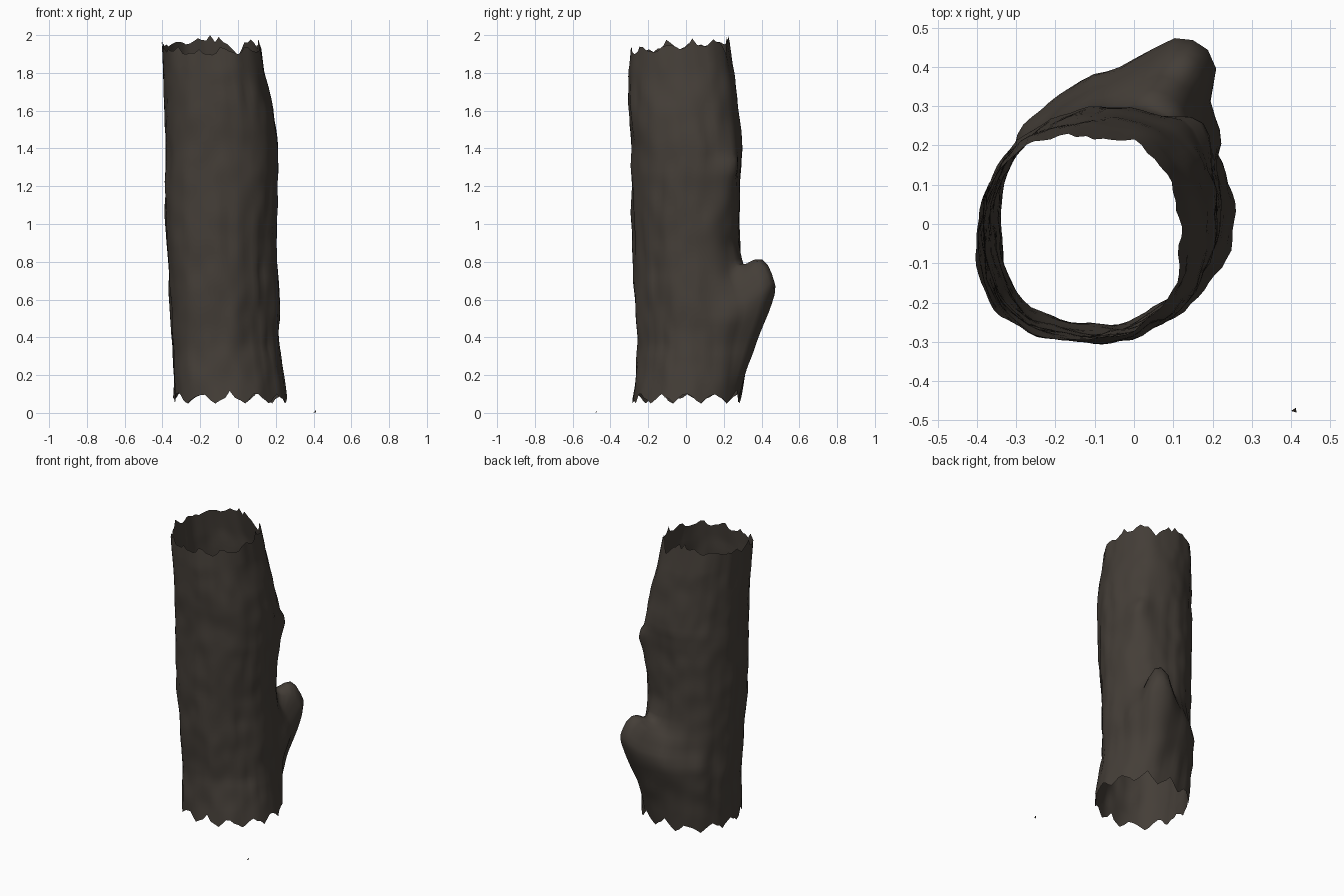
import bpy, bmesh, math, random
from mathutils import Vector, noise

if "Cube" in bpy.data.objects:
    bpy.data.objects.remove(bpy.data.objects["Cube"])

random.seed(4)
N, ROWS = 72, 60          # sides around the trunk, rows up it


def lerp_table(t, x):
    """Piecewise linear lookup; each row is (key, v1, v2, ...)."""
    if x <= t[0][0]:
        return t[0][1:]
    for a, b in zip(t, t[1:]):
        if x <= b[0]:
            f = (x - a[0]) / (b[0] - a[0])
            return tuple(p + (q - p) * f for p, q in zip(a[1:], b[1:]))
    return t[-1][1:]


# Trunk outline: height, left x, right x, front y, back y
TRUNK = [(0.05, -.340, .262, -.280, .290), (0.35, -.348, .222, -.255, .285),
         (0.60, -.360, .217, -.270, .280), (0.90, -.380, .203, -.284, .280),
         (1.25, -.384, .214, -.290, .285), (1.40, -.384, .207, -.290, .300),
         (1.60, -.388, .185, -.300, .275), (1.80, -.394, .142, -.304, .258),
         (2.00, -.405, .110, -.295, .222)]
# Uneven roundness: height, extra radius at 45, 135, 225 and 315 degrees
CORNERS = [(0.05, .005, .015, .022, -.008), (0.35, .0, .015, .024, -.026),
           (0.75, .012, .0, .022, -.024), (1.00, .026, .0, .022, -.012),
           (1.50, .024, .0, .024, .010), (2.00, .015, .0, .015, .012)]
# Broken branch: row height, outward push, upward lift
STUB = [(0.06, 0, 0), (0.25, .06, 0), (0.40, .135, .02), (0.50, .195, .06),
        (0.57, .238, .11), (0.63, .210, .145), (0.68, .150, .150),
        (0.73, .075, .06), (0.79, .03, 0), (0.92, 0, 0)]
# How strongly the branch shows at each angle
SPREAD = [(12, 0), (28, .12), (36, .36), (48, .52), (51, .62), (54, .84),
          (58, .97), (64, 1), (69, .97), (77, .76), (90, .54), (110, .34),
          (130, .16), (150, 0)]
# Bark knob above the branch
KNOB = [(1.0, 0), (1.2, .03), (1.29, .050), (1.34, .04), (1.38, .012), (1.55, 0)]

bark = bpy.data.materials.new("dark bark brown")
bark.diffuse_color = (0.058, 0.048, 0.039, 1)
bark.use_nodes = True
bark.node_tree.nodes["Principled BSDF"].inputs["Base Color"].default_value = bark.diffuse_color


def make_object(name, bm):
    mesh = bpy.data.meshes.new(name)
    bm.to_mesh(mesh)
    bm.free()
    mesh.materials.append(bark)
    for p in mesh.polygons:
        p.use_smooth = True
    ob = bpy.data.objects.new(name, mesh)
    bpy.context.collection.objects.link(ob)
    return ob


def surface_point(a, z):
    deg = math.degrees(a)
    x0, x1, y0, y1 = lerp_table(TRUNK, z)
    out = Vector((math.cos(a), math.sin(a), 0))
    # soft lumps and long bark streaks
    r = 0.006 * noise.noise(Vector((out.x * 2.2, out.y * 2.2, z * 4)))
    r += 0.008 * noise.noise(Vector((out.x * 5 + 9, out.y * 5, z * 3)))
    r += 0.008 * noise.noise(Vector((out.x * 4, out.y * 4 + 5, z * 8)))
    r += lerp_table(CORNERS, z)[int(deg // 90) % 4] * math.sin(2 * a) ** 2
    w = lerp_table(SPREAD, deg)[0]
    # the branch narrows towards its broken tip
    w = w ** (1 + 0.6 * min(1, max(0, (z - .5) / .12)))
    push, lift = lerp_table(STUB, z)
    r += push * w
    r += lerp_table(KNOB, z)[0] * math.exp(-((deg - 46) / 11) ** 2)
    return Vector(((x0 + x1) / 2 + out.x * (x1 - x0) / 2 + out.x * r,
                   (y0 + y1) / 2 + out.y * (y1 - y0) / 2 + out.y * r,
                   z + lift * w ** 3))


# Hollow trunk: one open sheet with torn ends
bm = bmesh.new()
low, high = [], []
for i in range(N):
    tooth = abs((i % 6) - 3) / 3
    a = math.tau * i / N
    low.append(0.05 + 0.07 * tooth * random.uniform(.6, 1.1))
    high.append(1.925 + 0.03 * math.sin(a)
                + 0.06 * (1 - tooth) * random.uniform(.1, 1)
                - 0.06 * math.exp(-((math.degrees(a) - 60) / 8) ** 2))
high[N // 4] = 2.0
grid = []
for j in range(ROWS + 1):
    ring = []
    for i in range(N):
        base = 0.14 + (1.84 - 0.14) * (j - 1) / (ROWS - 2)
        z = low[i] if j == 0 else high[i] if j == ROWS else base
        ring.append(bm.verts.new(surface_point(math.tau * (i + .01) / N, z)))
    grid.append(ring)
for a, b in zip(grid, grid[1:]):
    for i in range(N):
        k = (i + 1) % N
        bm.faces.new((a[i], a[k], b[k], b[i]))
make_object("hollow_trunk", bm)

# Small bark chip lying on the ground
bm = bmesh.new()
v = [bm.verts.new(p) for p in ((.400, -.476, 0), (.414, -.480, .004),
                               (.412, -.468, .015))]
bm.faces.new(v)
make_object("bark_chip", bm)
